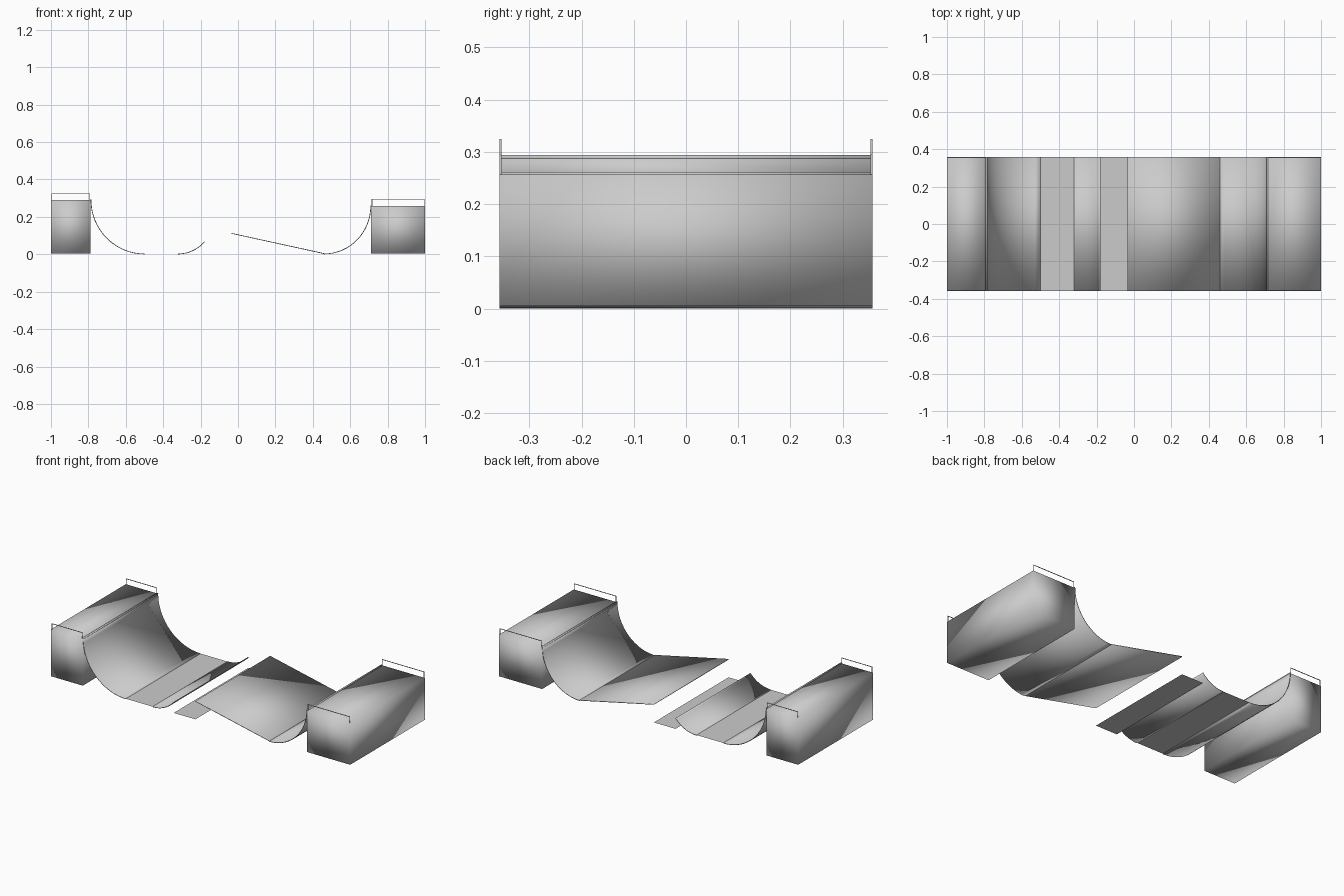
import bpy
import bmesh
import math
from mathutils import Vector

if "Cube" in bpy.data.objects:
    bpy.data.objects.remove(bpy.data.objects["Cube"], do_unlink=True)

HALF_WIDTH = 0.357
THICK = 0.004
GREY = (0.6, 0.6, 0.6, 1)

grey = bpy.data.materials.new("light_grey")
grey.use_nodes = True
grey.diffuse_color = GREY
grey.node_tree.nodes["Principled BSDF"].inputs["Base Color"].default_value = GREY


def finish(name, bm, smooth=True):
    bmesh.ops.recalc_face_normals(bm, faces=bm.faces)
    for face in bm.faces:
        face.smooth = smooth
    mesh = bpy.data.meshes.new(name)
    bm.to_mesh(mesh)
    bm.free()
    mesh.materials.append(grey)
    obj = bpy.data.objects.new(name, mesh)
    bpy.context.collection.objects.link(obj)
    return obj


def prism(name, profile, smooth=True):
    """Closed x-z profile stretched across the full width."""
    bm = bmesh.new()
    front, back = [[bm.verts.new((x, y, z)) for x, z in profile]
                   for y in (-HALF_WIDTH, HALF_WIDTH)]
    count = len(profile)
    for i in range(count):
        j = (i + 1) % count
        bm.faces.new((front[i], front[j], back[j], back[i]))
    bm.faces.new(front)
    bm.faces.new(back[::-1])
    return finish(name, bm, smooth)


def sheet(name, path):
    """Thin riding surface that follows an x-z path."""
    bm = bmesh.new()
    pts = [Vector(p) for p in path]
    rows = []
    for i, p in enumerate(pts):
        along = (pts[min(i + 1, len(pts) - 1)] - pts[max(i - 1, 0)]).normalized()
        side = Vector((-along.y, along.x)) * THICK / 2
        rows.append([bm.verts.new((q.x, y, max(q.y + THICK / 2, 0)))
                     for q, y in ((p + side, -HALF_WIDTH), (p + side, HALF_WIDTH),
                                  (p - side, HALF_WIDTH), (p - side, -HALF_WIDTH))])
    for a, b in zip(rows, rows[1:]):
        for k in range(4):
            n = (k + 1) % 4
            bm.faces.new((a[k], a[n], b[n], b[k]))
    bm.faces.new(rows[0])
    bm.faces.new(rows[-1][::-1])
    return finish(name, bm)


def arc(x, direction, radius_x, radius_z, sweep, steps=16):
    """Curve that leaves the floor level at x and climbs in the given direction."""
    return [(x + direction * radius_x * math.sin(sweep * i / steps),
             radius_z * (1 - math.cos(sweep * i / steps))) for i in range(steps + 1)]


def box(bm, low, high):
    verts = bmesh.ops.create_cube(bm, size=1)["verts"]
    for v in verts:
        v.co = [low[k] if v.co[k] < 0 else high[k] for k in range(3)]


def railing(name, x0, x1, z0, z1, y):
    """Two thin posts and a top bar on the end of a platform."""
    r = 0.0015
    bm = bmesh.new()
    for x in (x0 + r, x1 - r):
        box(bm, (x - r, y - r, z0), (x + r, y + r, z1))
    box(bm, (x0, y - r, z1 - 2 * r), (x1, y + r, z1))
    finish(name, bm, False)


def quarter_ramp(side, outer, inner, foot, deck, rail_top):
    """Platform, quarter pipe, coping and end railings."""
    direction = 1 if outer > 0 else -1
    prism(side + "_platform", [(outer, 0.005), (inner, 0.005), (inner, deck), (outer, deck)])
    sheet(side + "_quarter_pipe",
          arc(foot, direction, abs(inner - foot) - THICK / 2, deck, math.pi / 2))
    r = 0.005
    prism(side + "_coping",
          [(inner + r * math.cos(a * math.pi / 4), deck + r * math.sin(a * math.pi / 4))
           for a in range(8)]).data.shade_smooth()
    for end, y in (("front", -HALF_WIDTH + 0.002), ("back", HALF_WIDTH - 0.002)):
        railing(side + "_railing_" + end, min(outer, inner) + 0.003,
                max(outer, inner) - 0.003, deck, rail_top, y)


def floor_strip(name, x0, x1):
    bm = bmesh.new()
    bm.faces.new([bm.verts.new((x, y, 0.003)) for x, y in (
        (x0, -HALF_WIDTH), (x1, -HALF_WIDTH), (x1, HALF_WIDTH), (x0, HALF_WIDTH))])
    finish(name, bm, False)


# End ramps
quarter_ramp("right", -1.0, -0.788, -0.5, 0.289, 0.325)
quarter_ramp("left", 1.0, 0.712, 0.46, 0.257, 0.295)

# Jump between them: kicker, gap floor and landing slope
floor_strip("right_floor", -0.5, -0.32)
sheet("kicker", arc(-0.32, 1, 0.183, 0.183, math.radians(50)))
floor_strip("gap_floor", -0.18, -0.035)
sheet("landing_slope", [(-0.035, 0.11), (0.46, 0.002)])
